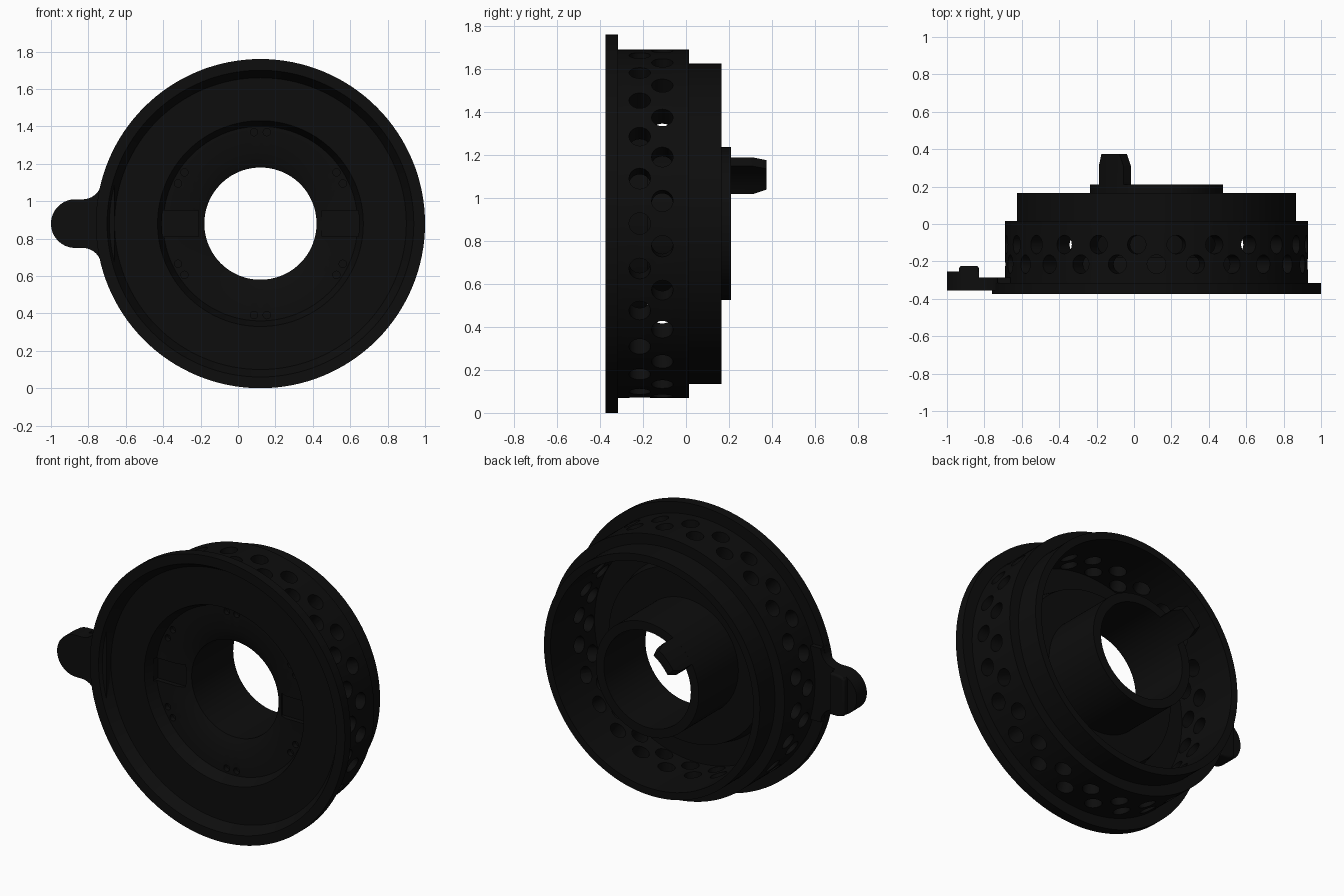
import bpy, bmesh, math
from mathutils import Vector, Matrix

CX, CZ = 0.12, 0.88   # wheel axis runs along y through here

cube = bpy.data.objects.get("Cube")
if cube:
    bpy.data.objects.remove(cube, do_unlink=True)

black = bpy.data.materials.new("matte black")
black.use_nodes = True
black.diffuse_color = (0.004, 0.004, 0.004, 1)
black.node_tree.nodes["Principled BSDF"].inputs["Base Color"].default_value = (0.004, 0.004, 0.004, 1)


def finish(bm, name):
    bmesh.ops.recalc_face_normals(bm, faces=bm.faces)
    mesh = bpy.data.meshes.new(name)
    bm.to_mesh(mesh)
    bm.free()
    mesh.materials.append(black)
    obj = bpy.data.objects.new(name, mesh)
    bpy.context.collection.objects.link(obj)
    return obj


def smooth(obj):
    bpy.ops.object.select_all(action='DESELECT')
    obj.select_set(True)
    bpy.context.view_layer.objects.active = obj
    bpy.ops.object.shade_smooth_by_angle(angle=math.radians(30))


def lathe(name, profile, steps=128):
    """Revolve a closed (radius, y) profile around the wheel axis."""
    bm = bmesh.new()
    vs = [bm.verts.new((CX + r, y, CZ)) for r, y in profile]
    edges = [bm.edges.new((vs[i - 1], vs[i])) for i in range(len(vs))]
    bmesh.ops.spin(bm, geom=vs + edges, cent=(CX, 0, CZ), axis=(0, 1, 0),
                   angle=math.tau, steps=steps, use_merge=True)
    bmesh.ops.remove_doubles(bm, verts=bm.verts, dist=1e-5)
    return finish(bm, name)


def slab(name, outline, y0, y1):
    """Extrude an (x, z) outline from y0 to y1."""
    bm = bmesh.new()
    face = bm.faces.new([bm.verts.new((x, y0, z)) for x, z in outline])
    new = bmesh.ops.extrude_face_region(bm, geom=[face])["geom"]
    bmesh.ops.translate(bm, vec=(0, y1 - y0, 0),
                        verts=[v for v in new if isinstance(v, bmesh.types.BMVert)])
    return finish(bm, name)


def arc(cx, cz, r, a0, a1, n=16):
    angles = [math.radians(a0 + (a1 - a0) * i / n) for i in range(n + 1)]
    return [(cx + r * math.cos(a), cz + r * math.sin(a)) for a in angles]


def cut(target, cutter):
    cutter.hide_render = True
    mod = target.modifiers.new("cut", 'BOOLEAN')
    mod.operation, mod.solver, mod.object = 'DIFFERENCE', 'EXACT', cutter
    bpy.context.view_layer.update()
    graph = bpy.context.evaluated_depsgraph_get()
    mesh = bpy.data.meshes.new_from_object(target.evaluated_get(graph))
    target.modifiers.clear()
    target.data = mesh
    bpy.data.objects.remove(cutter, do_unlink=True)


# Flanged thick-walled drum, web and hub in one turned body
drum = lathe("perforated_drum", [
    (0.88, -0.375), (0.88, -0.315), (0.81, -0.315), (0.81, 0.015),
    (0.745, 0.015), (0.745, 0.165), (0.70, 0.165), (0.70, -0.27),
    (0.56, -0.27), (0.54, -0.18), (0.355, -0.18), (0.355, 0.21),
    (0.30, 0.21), (0.30, -0.20), (0.38, -0.235), (0.52, -0.235),
    (0.55, -0.31), (0.78, -0.31), (0.82, -0.375)])

# Two staggered rows of round holes through the drum wall
bm = bmesh.new()
for row, y in enumerate((-0.215, -0.11)):
    for i in range(24):
        a = math.radians(15 * i + 7.5 * row)
        d = Vector((math.cos(a), 0, math.sin(a)))
        m = Matrix.Translation(Vector((CX, y, CZ)) + d * 0.78) @ d.to_track_quat('Z', 'Y').to_matrix().to_4x4()
        bmesh.ops.create_cone(bm, cap_ends=True, segments=20, radius1=0.05,
                              radius2=0.05, depth=0.22, matrix=m)
cut(drum, finish(bm, "wall_hole_cutter"))

# Six pairs of small blind holes and two radial slots in the web
bm = bmesh.new()
for i in range(6):
    a = math.radians(30 + 60 * i)
    for side in (-1, 1):
        b = a + side * 0.07
        pos = Vector((CX + 0.49 * math.cos(b), -0.23, CZ + 0.49 * math.sin(b)))
        m = Matrix.Translation(pos) @ Matrix.Rotation(math.pi / 2, 4, 'X')
        bmesh.ops.create_cone(bm, cap_ends=True, segments=14, radius1=0.02,
                              radius2=0.02, depth=0.05, matrix=m)
for side in (-1, 1):
    m = Matrix.Translation((CX + side * 0.43, -0.23, CZ)) @ Matrix.Diagonal((0.2, 0.05, 0.14, 1))
    bmesh.ops.create_cube(bm, size=1, matrix=m)
cut(drum, finish(bm, "web_cutter"))
smooth(drum)

# Tapered peg rising from the hub rim and following its curve
radial = Vector((-1, 0, 1)).normalized()
tangent = Vector((1, 0, 1)).normalized()
bm = bmesh.new()
rings = []
for t in (-0.0925, -0.068, -0.034, 0, 0.034, 0.068, 0.0925):
    top = 0.31 if abs(t) > 0.08 else 0.375
    ring = []
    for r, y in ((0.30, 0.19), (0.30, top), (0.355, top), (0.355, 0.19)):
        p = Vector((CX, y, CZ)) + tangent * t + radial * math.sqrt(r * r - t * t)
        ring.append(bm.verts.new(p))
    rings.append(ring)
for a, b in zip(rings, rings[1:]):
    for k in range(4):
        bm.faces.new((a[k - 1], a[k], b[k], b[k - 1]))
bm.faces.new(rings[0])
bm.faces.new(rings[-1])
smooth(finish(bm, "hub_peg"))

# Side tab: filleted neck, thicker round tip and grip rib
tip = arc(-0.87, CZ, 0.13, 90, 270, 32)
top_fillet = arc(-0.83, CZ + 0.23, 0.10, 0, -90)
low_fillet = arc(-0.83, CZ - 0.23, 0.10, 90, 0)
neck = [(-0.66, CZ + 0.23)] + top_fillet + tip + low_fillet + [(-0.66, CZ - 0.23)]
smooth(slab("tab_neck", neck, -0.355, -0.285))
pad = [(-0.83, CZ + 0.13)] + tip + [(-0.83, CZ - 0.13)]
smooth(slab("tab_tip", pad, -0.355, -0.255))
rib_outline = [(-0.83, CZ + 0.13)] + arc(-0.87, CZ, 0.13, 90, 120, 6) \
    + arc(-0.87, CZ, 0.13, 240, 270, 6) + [(-0.83, CZ - 0.13)]
rib = slab("tab_grip_rib", rib_outline, -0.30, -0.225)
bevel = rib.modifiers.new("rounded_edges", 'BEVEL')
bevel.width, bevel.segments = 0.015, 3
smooth(rib)
